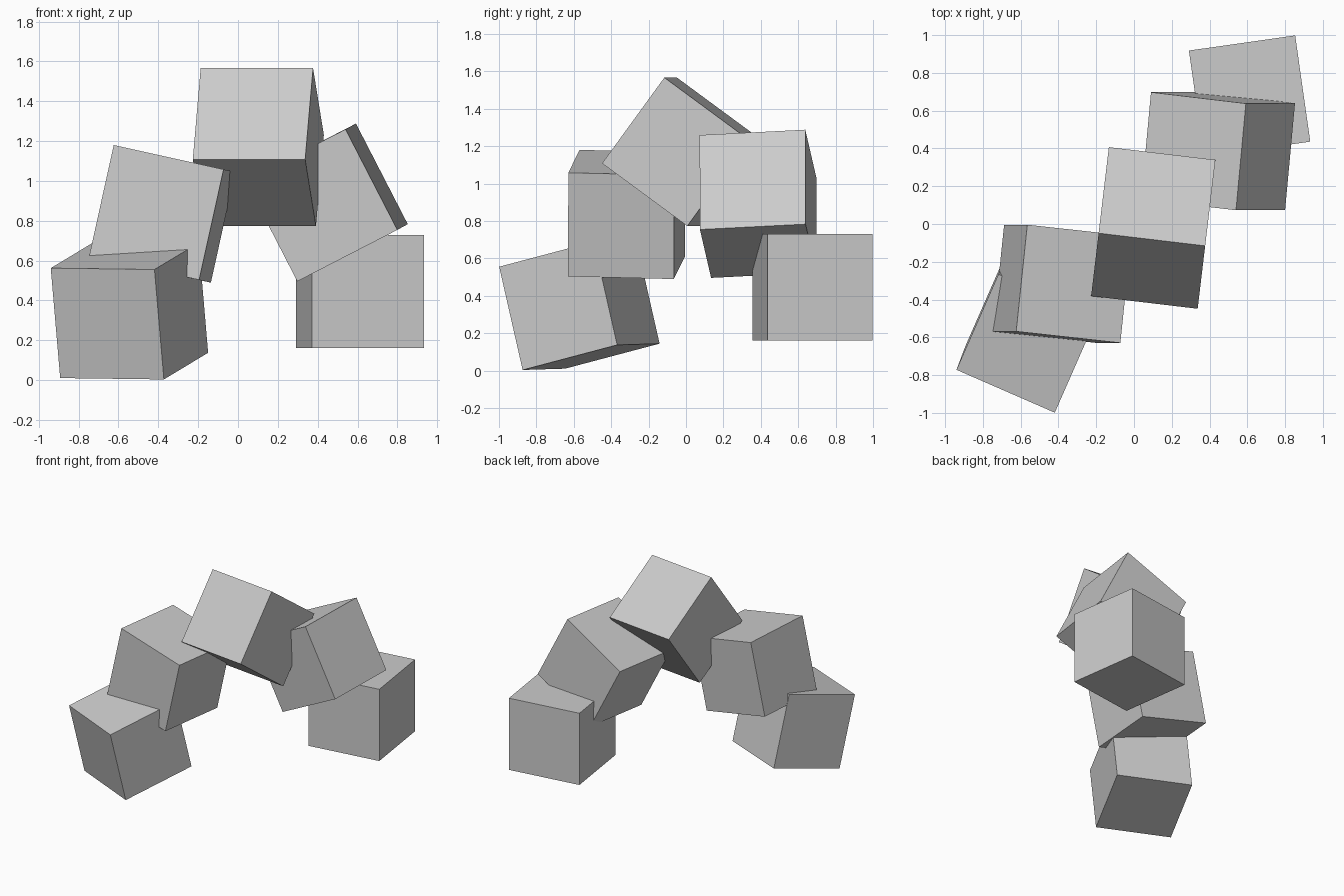
import bpy
from mathutils import Vector, Matrix

if "Cube" in bpy.data.objects:
    bpy.data.objects.remove(bpy.data.objects["Cube"])

SIDE = 0.568

# An arch of five equal tumbled blocks: name, centre, sideways direction, depth direction
BLOCKS = [
    ("front_foot_block", (-0.545, -0.57, 0.35), (0.523, -0.228, -0.007), (0.22, 0.507, 0.134)),
    ("front_shoulder_block", (-0.38, -0.317, 0.835), (0.555, -0.061, -0.123), (0.06, 0.567, -0.014)),
    ("keystone_block", (0.102, -0.021, 1.17), (0.563, -0.067, 0.0), (0.054, 0.455, -0.335)),
    ("back_shoulder_block", (0.445, 0.386, 0.892), (0.505, -0.06, 0.26), (0.055, 0.562, 0.03)),
    ("back_foot_block", (0.612, 0.677, 0.446), (0.562, 0.08, 0.0), (-0.08, 0.562, 0.0)),
]


def add_block(name, centre, sideways, depth):
    x = Vector(sideways).normalized()
    y = Vector(depth)
    y = (y - x * y.dot(x)).normalized()
    z = x.cross(y)
    bpy.ops.mesh.primitive_cube_add(size=SIDE)
    block = bpy.context.object
    block.name = name
    block.matrix_world = Matrix.Translation(centre) @ Matrix((x, y, z)).transposed().to_4x4()


for spec in BLOCKS:
    add_block(*spec)
